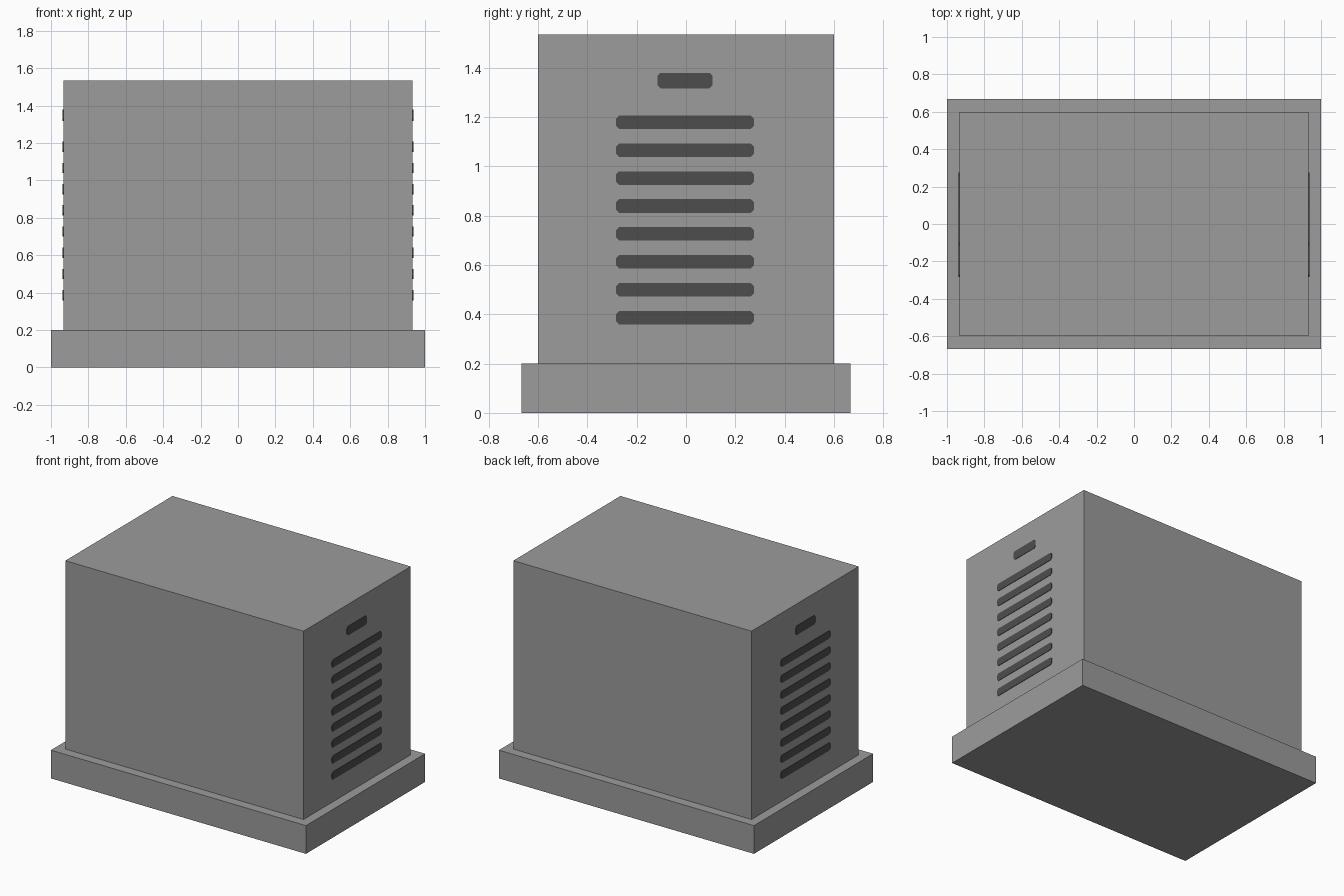
import bpy, bmesh

if "Cube" in bpy.data.objects:
    bpy.data.objects.remove(bpy.data.objects["Cube"])


def material(name, value):
    m = bpy.data.materials.new(name)
    m.diffuse_color = (value, value, value, 1)
    m.use_nodes = True
    m.node_tree.nodes["Principled BSDF"].inputs["Base Color"].default_value = m.diffuse_color
    return m


grey = material("painted metal grey", 0.333)
dark = material("vent dark grey", 0.076)


def finish(name, bm, mat):
    bmesh.ops.recalc_face_normals(bm, faces=bm.faces[:])
    mesh = bpy.data.meshes.new(name)
    bm.to_mesh(mesh)
    bm.free()
    mesh.materials.append(mat)
    obj = bpy.data.objects.new(name, mesh)
    bpy.context.collection.objects.link(obj)


def box(name, size, z0, mat):
    bm = bmesh.new()
    bmesh.ops.create_cube(bm, size=1)
    for v in bm.verts:
        v.co.x *= size[0]
        v.co.y *= size[1]
        v.co.z = (v.co.z + 0.5) * size[2] + z0
    finish(name, bm, mat)


def slot(name, side, y, z, width, height):
    # thin plate with clipped corners, lying on an end wall of the cabinet
    w, h, c = width / 2, height / 2, 0.013
    outline = [(-w + c, -h), (w - c, -h), (w, -h + c), (w, h - c),
               (w - c, h), (-w + c, h), (-w, h - c), (-w, -h + c)]
    bm = bmesh.new()
    face = bm.faces.new([bm.verts.new((side * BODY_X, y + a, z + b))
                         for a, b in outline])
    ext = bmesh.ops.extrude_face_region(bm, geom=[face])
    for v in ext["geom"]:
        if isinstance(v, bmesh.types.BMVert):
            v.co.x += side * 0.003
    finish(name, bm, dark)


BODY_X = 0.934

# Plinth and cabinet
box("base_plinth", (2.0, 1.334, 0.2), 0.0, grey)
box("cabinet_body", (2 * BODY_X, 1.2, 1.335), 0.2, grey)

# Louvre slots and handle slot on both end walls
for side, label in ((1, "right"), (-1, "left")):
    for i in range(8):
        slot(f"{label}_vent_slot_{i + 1}", side, -0.004, 0.386 + 0.1134 * i, 0.56, 0.055)
    slot(f"{label}_handle_slot", side, -0.004, 1.348, 0.224, 0.064)
